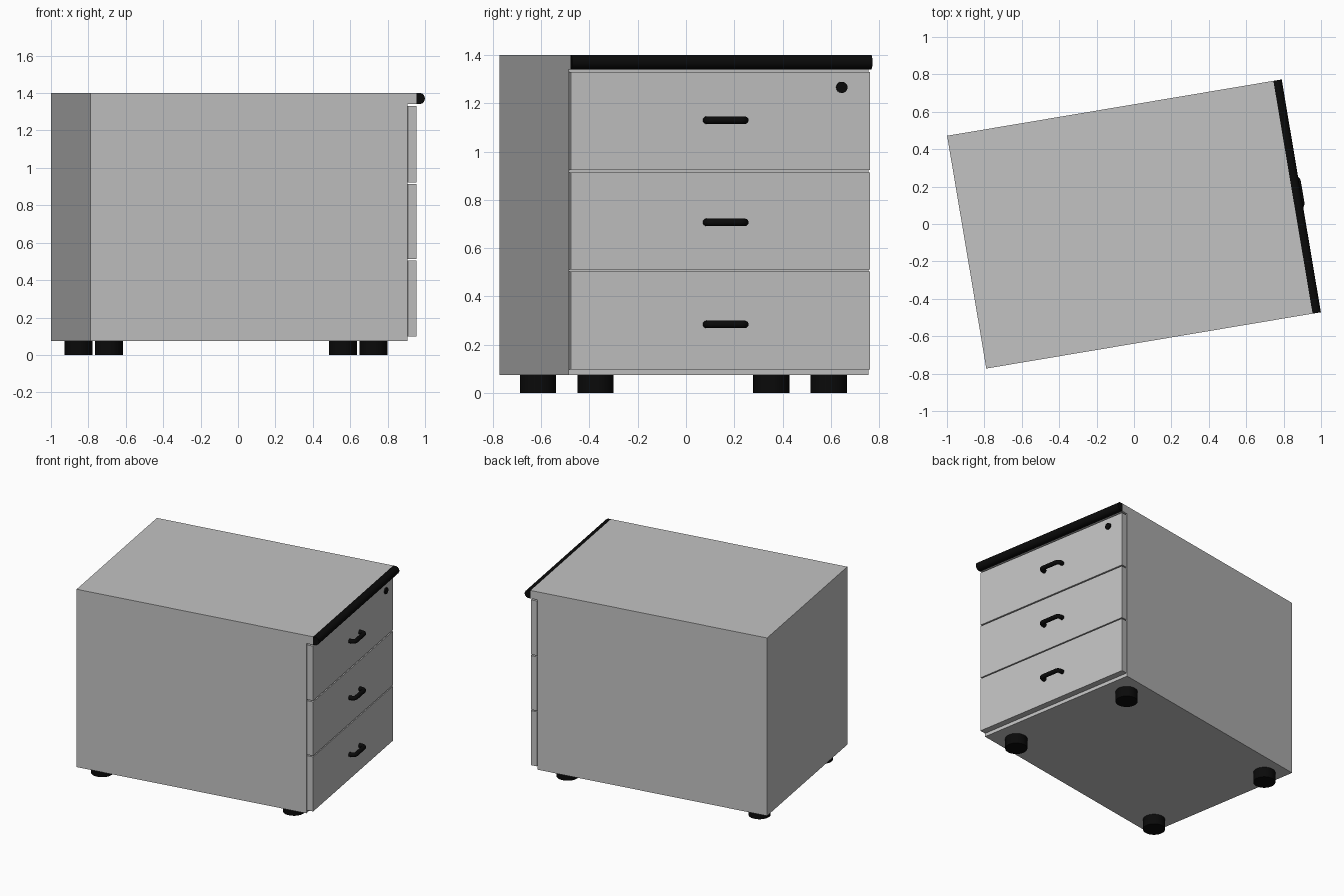
import bpy, bmesh
from math import sin, cos, pi, radians
from mathutils import Matrix, Vector

cube = bpy.data.objects.get("Cube")
if cube:
    bpy.data.objects.remove(cube, do_unlink=True)

# The whole cabinet is turned a little about the vertical axis; its drawers face local +x
TURN = Matrix.Rotation(radians(9.55), 4, 'Z')
HALF = 0.631      # half the width
BACK, BODY_FRONT, FACE = -0.907, 0.812, 0.862
TOP_LOW, TOP_HIGH = 1.341, 1.401


def material(name, rgb, roughness):
    mat = bpy.data.materials.new(name)
    mat.use_nodes = True
    mat.diffuse_color = (*rgb, 1)
    mat.roughness = roughness
    bsdf = mat.node_tree.nodes["Principled BSDF"]
    bsdf.inputs["Base Color"].default_value = (*rgb, 1)
    bsdf.inputs["Roughness"].default_value = roughness
    return mat


GREY = material("light_grey", (0.54, 0.54, 0.54), 0.6)
BLACK = material("black", (0.003, 0.003, 0.003), 0.5)


def finish(name, bm, mat, smooth=False):
    bmesh.ops.recalc_face_normals(bm, faces=bm.faces)
    mesh = bpy.data.meshes.new(name)
    bm.to_mesh(mesh)
    bm.free()
    mesh.materials.append(mat)
    obj = bpy.data.objects.new(name, mesh)
    bpy.context.collection.objects.link(obj)
    obj.matrix_world = TURN
    if smooth:
        bpy.ops.object.select_all(action='DESELECT')
        obj.select_set(True)
        bpy.context.view_layer.objects.active = obj
        bpy.ops.object.shade_smooth_by_angle(angle=radians(35))
    return obj


def box(name, low, high, mat):
    low, high = Vector(low), Vector(high)
    bm = bmesh.new()
    bmesh.ops.create_cube(bm, size=1)
    bmesh.ops.scale(bm, vec=high - low, verts=bm.verts)
    bmesh.ops.translate(bm, vec=(low + high) / 2, verts=bm.verts)
    return finish(name, bm, mat)


def cylinder(name, centre, radius, depth, mat, along_x=False):
    spin = Matrix.Rotation(pi / 2 if along_x else 0, 4, 'Y')
    bm = bmesh.new()
    bmesh.ops.create_cone(bm, cap_ends=True, segments=32, radius1=radius,
                          radius2=radius, depth=depth,
                          matrix=Matrix.Translation(centre) @ spin)
    return finish(name, bm, mat, True)


def handle(name, y, z):
    # Round bar bent into a flat U: foot, two rounded corners, foot
    reach, half, bend, thick = 0.902, 0.079, 0.022, 0.0155
    arc = [i * pi / 12 for i in range(7)]
    side = [(FACE, half, 0)]
    side += [(reach - bend + bend * sin(a), half - bend + bend * cos(a), a) for a in arc]
    path = side + [(px, -py, pi - a) for px, py, a in reversed(side)]
    bm = bmesh.new()
    rings = []
    for px, py, a in path:
        ring = []
        for k in range(16):
            t = 2 * pi * k / 16
            out = thick * cos(t)
            ring.append(bm.verts.new((px + out * sin(a), y + py + out * cos(a),
                                      z + thick * sin(t))))
        rings.append(ring)
    for r, s in zip(rings, rings[1:]):
        for k in range(16):
            j = (k + 1) % 16
            bm.faces.new((r[k], r[j], s[j], s[k]))
    bm.faces.new(rings[0])
    bm.faces.new(rings[-1])
    return finish(name, bm, BLACK, True)


# Carcass and top board
box("cabinet_body", (BACK, -HALF, 0.075), (BODY_FRONT, HALF, TOP_LOW), GREY)
box("top_board", (BACK, -HALF, TOP_LOW), (FACE, HALF, TOP_HIGH), GREY)

# Half-round nosing along the front of the top board
radius = (TOP_HIGH - TOP_LOW) / 2
mid = (TOP_HIGH + TOP_LOW) / 2
profile = [(FACE, TOP_LOW)]
for i in range(17):
    a = -pi / 2 + pi * i / 16
    profile.append((FACE + 0.015 + radius * cos(a), mid + radius * sin(a)))
profile.append((FACE, TOP_HIGH))
bm = bmesh.new()
end = bm.faces.new([bm.verts.new((x, -HALF, z)) for x, z in profile])
grown = bmesh.ops.extrude_face_region(bm, geom=[end], use_keep_orig=True)
bmesh.ops.translate(bm, vec=(0, 2 * HALF, 0),
                    verts=[v for v in grown["geom"] if isinstance(v, bmesh.types.BMVert)])
finish("top_nosing", bm, BLACK, True)

# Three drawer fronts with handles
drawers = (("lower", 0.098, 0.504, 0.284),
           ("middle", 0.512, 0.914, 0.707),
           ("upper", 0.923, 1.33, 1.13))
for label, low, high, grip in drawers:
    box(label + "_drawer_front", (BODY_FRONT + 0.003, -HALF + 0.002, low),
        (FACE, HALF - 0.002, high), GREY)
    handle(label + "_handle", 0.02, grip)

# Lock on the upper drawer
cylinder("lock", (FACE + 0.003, 0.509, 1.266), 0.023, 0.014, BLACK, True)

# Four round feet
for end_name, x in (("back", -0.783), ("front", 0.652)):
    for side_name, y in (("right", -0.49), ("left", 0.49)):
        cylinder(f"{end_name}_{side_name}_foot", (x, y, 0.0375), 0.075, 0.075, BLACK)
